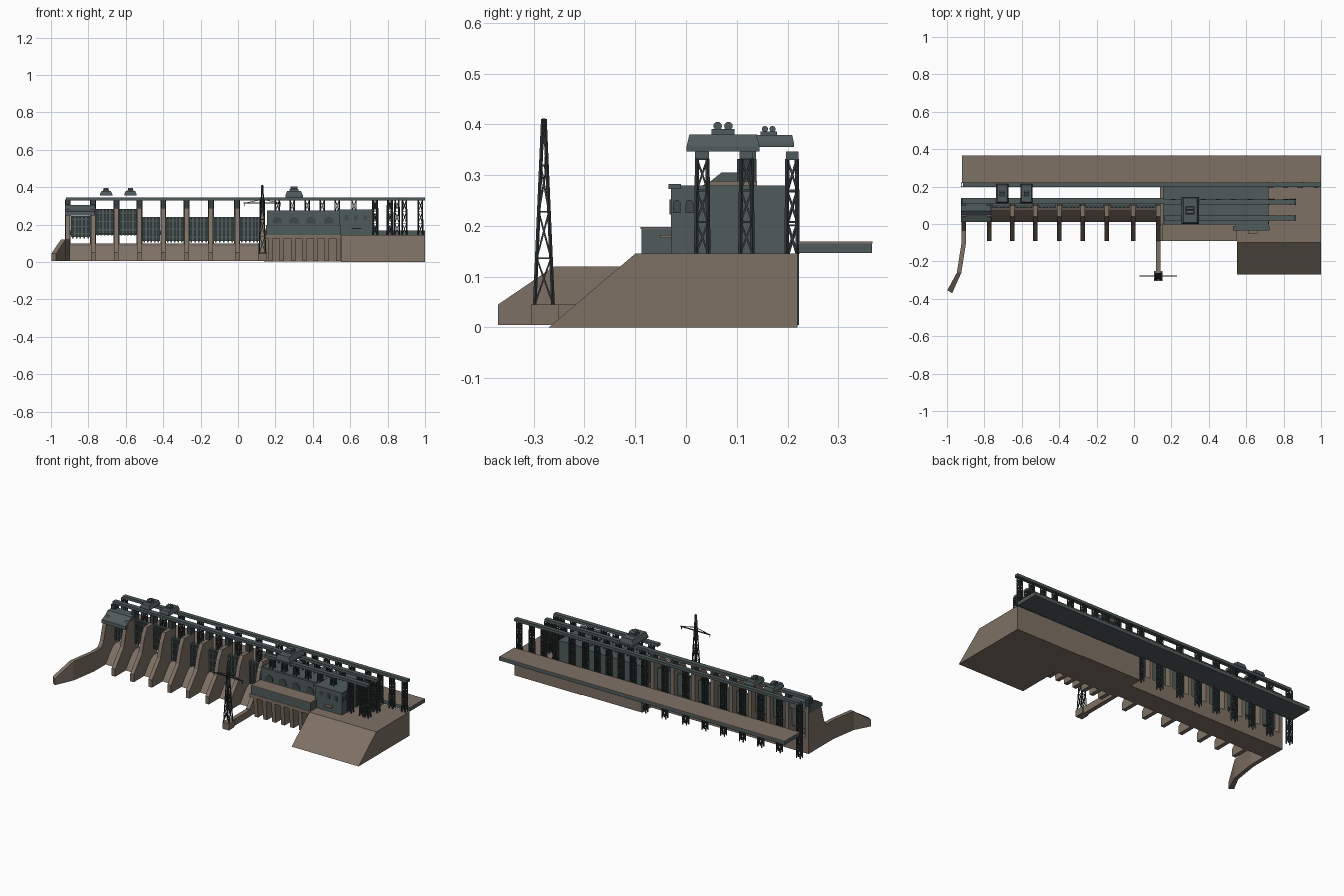
import bpy, bmesh, math
from mathutils import Vector, Matrix

if "Cube" in bpy.data.objects:
    bpy.data.objects.remove(bpy.data.objects["Cube"])

def material(name, rgb):
    m = bpy.data.materials.new(name)
    m.diffuse_color = (*rgb, 1)
    m.use_nodes = True
    m.node_tree.nodes["Principled BSDF"].inputs["Base Color"].default_value = m.diffuse_color
    return m

CONCRETE = material("concrete", (0.21, 0.165, 0.13))
STEEL = material("steel", (0.08, 0.105, 0.105))
DARK = material("dark_iron", (0.04, 0.05, 0.05))
GLASS = material("window", (0.05, 0.065, 0.07))


class Part:
    """Collects simple solids into one named object."""
    def __init__(self, name, mat):
        self.name, self.mat, self.bm = name, mat, bmesh.new()

    def box(self, x0, x1, y0, y1, z0, z1):
        m = Matrix.Translation(((x0 + x1) / 2, (y0 + y1) / 2, (z0 + z1) / 2)) @ Matrix.Diagonal((x1 - x0, y1 - y0, z1 - z0, 1))
        bmesh.ops.create_cube(self.bm, size=1, matrix=m)

    def bar(self, p, q, t):
        p, q = Vector(p), Vector(q)
        d = q - p
        m = Matrix.Translation((p + q) / 2) @ d.to_track_quat('Z', 'Y').to_matrix().to_4x4() @ Matrix.Diagonal((t, t, d.length, 1))
        bmesh.ops.create_cube(self.bm, size=1, matrix=m)

    def prism(self, pts, a, b, axis='x'):
        """Extrude a (y,z) profile along x, or an (x,z) profile along y."""
        put = (lambda u, v, w: (w, u, v)) if axis == 'x' else (lambda u, v, w: (u, w, v))
        rings = [[self.bm.verts.new(put(u, v, w)) for u, v in pts] for w in (a, b)]
        self.bm.faces.new(rings[0])
        self.bm.faces.new(rings[1][::-1])
        n = len(pts)
        for i in range(n):
            j = (i + 1) % n
            self.bm.faces.new((rings[0][i], rings[1][i], rings[1][j], rings[0][j]))

    def drum(self, x, y, z, r, length):
        m = Matrix.Translation((x, y, z)) @ Matrix.Rotation(math.pi / 2, 4, 'Y')
        bmesh.ops.create_cone(self.bm, cap_ends=True, segments=12, radius1=r, radius2=r, depth=length, matrix=m)

    def lattice(self, x, y, z0, z1, hx, hy, top=1.0, panels=2, t=0.005):
        """Four-legged braced tower, narrowed at the top by a factor."""
        def corner(i, k):
            f = 1 + (top - 1) * k / panels
            sx, sy = ((-1, -1), (1, -1), (1, 1), (-1, 1))[i % 4]
            return (x + sx * hx * f, y + sy * hy * f, z0 + (z1 - z0) * k / panels)
        for i in range(4):
            self.bar(corner(i, 0), corner(i, panels), t)
            for k in range(panels):
                self.bar(corner(i, k), corner(i + 1, k + 1), t * .6)
                self.bar(corner(i + 1, k), corner(i, k + 1), t * .6)
                self.bar(corner(i, k + 1), corner(i + 1, k + 1), t * .6)

    def done(self):
        bmesh.ops.recalc_face_normals(self.bm, faces=self.bm.faces)
        me = bpy.data.meshes.new(self.name)
        self.bm.to_mesh(me)
        self.bm.free()
        me.materials.append(self.mat)
        bpy.context.collection.objects.link(bpy.data.objects.new(self.name, me))


def arch(c, z, w, h):
    r = w / 2
    return [(c - r, z), (c + r, z)] + [(c + r * math.cos(a), z + h - r + r * math.sin(a))
                                       for a in [math.pi * i / 8 for i in range(9)]]

PIERS = [-0.91, -0.775, -0.65, -0.527, -0.4, -0.275, -0.145, -0.005, 0.13]

# Earth bank and the block under the powerhouse
p = Part("bank", CONCRETE)
p.prism([(-.27, 0), (-.1, .145), (.22, .145), (.22, 0)], .55, 1)
p.box(.14, .55, 0, .22, .003, .145)
p.box(.14, .55, -.09, 0, .125, .145)
p.done()

# Piers between the outlet bays below the powerhouse
p = Part("outlet_piers", CONCRETE)
for i in range(7):
    x = .175 + i * .06
    p.prism([(0, .005), (-.075, .005), (-.085, .126), (0, .126)], x - .012, x + .012)
p.done()

# Spillway sill
p = Part("spillway_sill", CONCRETE)
p.prism([(.14, .005), (.14, .1), (.105, .1), (.075, .085), (.04, .045), (.01, .005)], -.915, .14)
p.done()

# Spillway piers with stepped, sloping noses
p = Part("spillway_piers", CONCRETE)
for x in PIERS:
    p.prism([(.14, .005), (.14, .288), (.04, .288), (.015, .24), (-.01, .15), (-.09, .05), (-.09, .005)], x - .012, x + .012)
p.done()

# Curved wing wall on the left bank
p = Part("wing_wall", CONCRETE)
path = [(-.91, .01, .12), (-.91, -.1, .12), (-.935, -.26, .12), (-.985, -.362, .045)]
rows = []
for i, (x, y, z) in enumerate(path):
    w = .012 if i < 3 else .013
    dy = -.008 if i == 3 else 0
    rows.append([p.bm.verts.new(c) for c in ((x - w, y + dy * -1, .005), (x + w, y + dy, .005), (x + w, y + dy, z), (x - w, y - dy, z))])
for a, b in zip(rows, rows[1:]):
    for i in range(4):
        p.bm.faces.new((a[i], a[(i + 1) % 4], b[(i + 1) % 4], b[i]))
p.bm.faces.new(rows[0])
p.bm.faces.new(rows[-1])
p.done()

# Low dividing wall carrying the pylon
p = Part("dividing_wall", CONCRETE)
p.box(.117, .143, -.25, -.08, .005, .045)
p.box(.108, .152, -.305, -.25, .005, .045)
p.done()

# Pylon with one cross arm
p = Part("pylon", DARK)
p.lattice(.13, -.28, .045, .41, .018, .018, .12, 4, .005)
p.bar((.03, -.277, .315), (.23, -.277, .315), .005)
for s in (-1, 1):
    p.bar((.13 + s * .095, -.277, .315), (.13, -.277, .335), .003)
    p.bar((.13 + s * .095, -.277, .315), (.13 + s * .095, -.277, .298), .003)
p.done()

# Road deck: steel sides with a concrete surface
p = Part("road_deck", STEEL)
p.box(-.92, 1, .222, .366, .146, .165)
p.done()
p = Part("road_surface", CONCRETE)
p.box(-.92, 1, .221, .367, .165, .169)
p.done()

# Lift gates with ribs; two are raised under the small cranes
p = Part("gates", STEEL)
for i, (a, b) in enumerate(zip(PIERS, PIERS[1:])):
    z0, z1 = ((.135, .245), (.15, .285), (.15, .285))[i] if i < 3 else (.113, .24)
    a, b = a + .016, b - .016
    p.box(a, b, .095, .11, z0, z1)
    for k in range(5):
        x = a + (b - a) * (k + .5) / 5
        p.box(x - .004, x + .004, .085, .096, z0 - .008, z1 - .004)
    for k in range(3):
        z = z0 + (z1 - z0) * (k + .5) / 3
        p.box(a, b, .088, .096, z - .003, z + .003)
p.done()

# Machinery house at the left end
p = Part("machinery_house", STEEL)
p.prism([(.01, .25), (.012, .27), (.045, .285), (.07, .305), (.13, .305), (.135, .25)], -.925, -.765)
p.done()

# Powerhouse
p = Part("powerhouse", STEEL)
p.box(.15, .55, -.088, .002, .145, .195)
p.box(.155, .55, 0, .197, .145, .272)
p.box(.54, .72, -.03, .197, .145, .279)
p.box(.53, .725, -.034, -.01, .272, .282)
p.box(.155, .55, -.004, .01, .268, .277)
p.done()
p = Part("powerhouse_terrace", CONCRETE)
p.box(.15, .55, -.09, .0, .194, .198)
p.box(.61, .66, -.05, -.03, .176, .182)
p.done()

# Arched windows
p = Part("powerhouse_windows", GLASS)
for x in (.21, .30, .39, .485):
    p.prism(arch(x, .207, .052, .034), -.004, .001, 'y')
for x in (.58, .63, .68):
    p.prism(arch(x, .222, .02, .03), -.033, -.029, 'y')
for y in (-.018, .007):
    p.prism(arch(y, .225, .015, .026), .719, .723)
p.done()

# Crane runway beams
p = Part("runway_beams", STEEL)
p.box(-.915, 1, .197, .222, .33, .346)
p.box(-.92, .16, .108, .138, .33, .346)
p.box(.16, .86, .105, .132, .33, .346)
p.box(.16, .86, .018, .045, .33, .346)
p.done()

# Runway trestles
p = Part("runway_trestles", DARK)
for x in PIERS:
    p.lattice(x, .21, .005, .332, .013, .01, 1, 5)
    p.box(x - .013, x + .013, .1, .139, .286, .332)
for x in (.21, .29, .37, .45, .53, .62):
    p.lattice(x, .21, .145, .332, .012, .01, 1, 3)
    for y in (.032, .119):
        p.lattice(x, y, .27, .332, .01, .012, 1, 1)
for x in (.735, .815, .85):
    for y in (.032, .119):
        p.lattice(x, y, .145, .332, .012, .012, .85, 3, .006)
for x in (.73, .81, .89, .975):
    p.lattice(x, .209, .145, .332, .012, .011, .85, 3, .006)
p.done()

# Travelling cranes: chamfered cabin, hoist base and two drums
def crane(name, x, y, hx, hy, z, h):
    p = Part(name, STEEL)
    k = .78
    rings = []
    for f, g in ((1, 0), (1, .3), (k, 1)):
        rings.append([p.bm.verts.new((x + sx * hx * f, y + sy * hy * (1 if f == 1 else .92), z + h * g))
                      for sx, sy in ((-1, -1), (1, -1), (1, 1), (-1, 1))])
    for a, b in zip(rings, rings[1:]):
        for i in range(4):
            p.bm.faces.new((a[i], a[(i + 1) % 4], b[(i + 1) % 4], b[i]))
    p.bm.faces.new(rings[0])
    p.bm.faces.new(rings[-1])
    top, r = z + h, h * .25
    p.box(x - hx * .5, x + hx * .5, y - hy * .32, y + hy * .32, top, top + h * .3)
    for s in (-1, 1):
        p.drum(x, y + s * r * 1.25, top + h * .48, r, hx * .8)
    p.done()

crane("left_crane_1", -.705, .163, .033, .05, .355, .024)
crane("left_crane_2", -.575, .163, .033, .05, .355, .024)
crane("right_crane", .3, .073, .047, .072, .346, .034)
